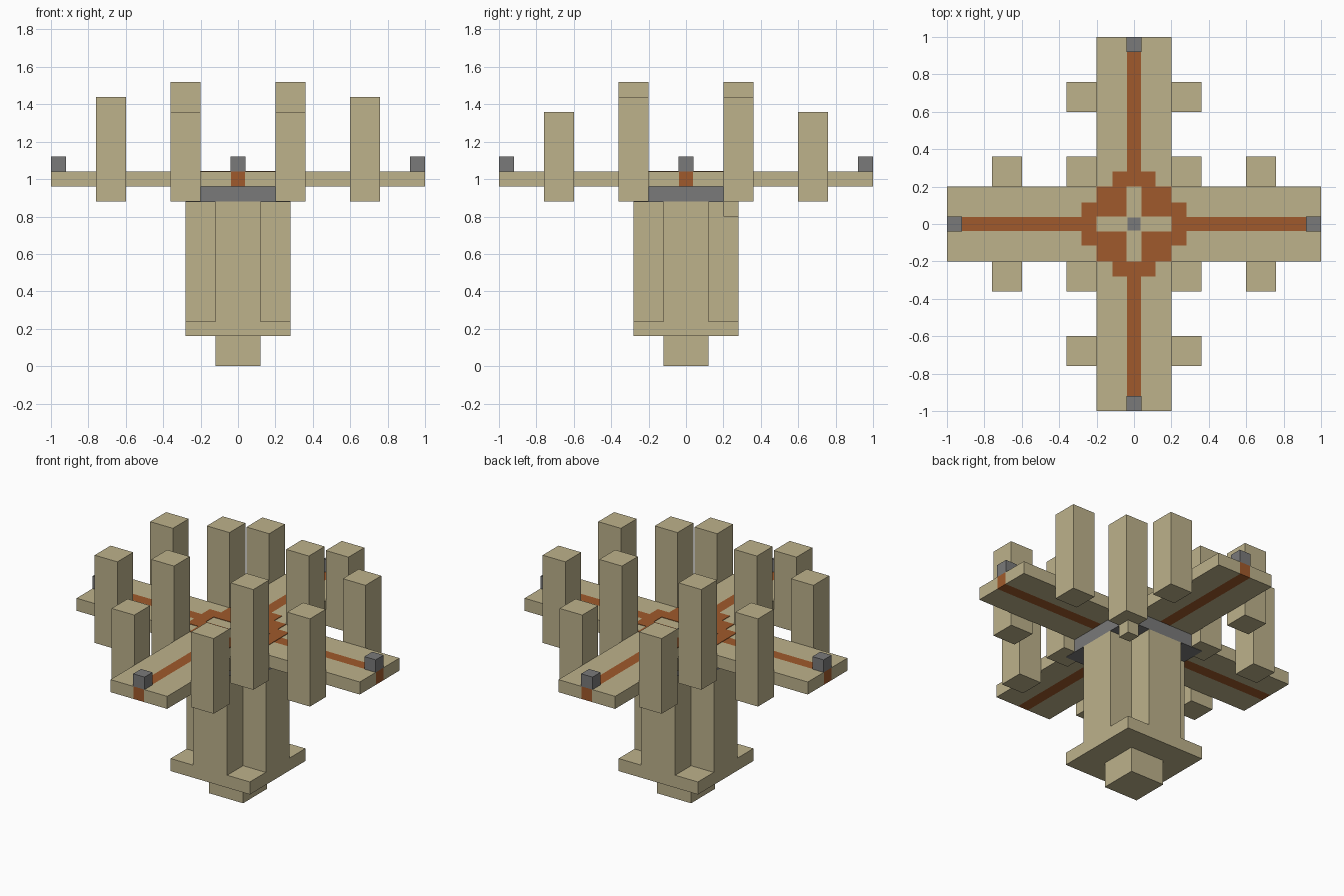
import bpy
import bmesh
from mathutils import Vector

cube = bpy.data.objects.get("Cube")
if cube:
    bpy.data.objects.remove(cube, do_unlink=True)


def material(name, rgb):
    mat = bpy.data.materials.new(name)
    mat.use_nodes = True
    mat.diffuse_color = (*rgb, 1)
    mat.node_tree.nodes["Principled BSDF"].inputs["Base Color"].default_value = (*rgb, 1)
    return mat


TAN = material("sandstone", (0.51, 0.445, 0.26))
RUST = material("rust_orange", (0.352, 0.102, 0.025))
GREY = material("iron_grey", (0.195, 0.195, 0.195))


def build(name, mat, boxes):
    """One object made of axis-aligned boxes, each given by two opposite corners."""
    bm = bmesh.new()
    for a, b in boxes:
        a, b = Vector(a), Vector(b)
        verts = bmesh.ops.create_cube(bm, size=1)["verts"]
        size = [abs(d) for d in b - a]
        bmesh.ops.scale(bm, vec=size, verts=verts)
        bmesh.ops.translate(bm, vec=(a + b) / 2, verts=verts)
    mesh = bpy.data.meshes.new(name)
    bm.to_mesh(mesh)
    bm.free()
    mesh.materials.append(mat)
    obj = bpy.data.objects.new(name, mesh)
    bpy.context.collection.objects.link(obj)
    return obj


def block(x, y, z0, z1):
    """Box centred on the vertical axis with half sizes x and y."""
    return (-x, -y, z0), (x, y, z1)


def swap(box):
    """The same box with x and y exchanged."""
    return tuple((y, x, z) for x, y, z in box)


SIGNS = (-1, 1)
QUADRANTS = [(sx, sy) for sx in SIGNS for sy in SIGNS]
DECK, TOP = 0.96, 1.04
STRIPE = 0.037

# Foot, base slab and cross-shaped column
build("foot", TAN, [block(0.12, 0.12, 0, 0.16)])
build("base_slab", TAN, [block(0.28, 0.28, 0.16, 0.24)])
shaft = block(0.28, 0.12, 0.24, 0.88)
build("column", TAN, [shaft, swap(shaft)])
build("corner_bracket", TAN, [((0.2, 0.2, 0.8), (0.28, 0.28, 0.88))])

# Grey plate between column and arms
build("collar_plate", GREY, [block(0.28, 0.28, 0.878, DECK)])

# Four flat arms, each split lengthwise by an inlaid stripe
build("hub", TAN, [block(0.2, 0.2, DECK, TOP)])
rails, stripes, tips = [], [], []
for s in SIGNS:
    for t in SIGNS:
        rail = (s * 0.2, t * STRIPE, DECK), (s, t * 0.2, TOP)
        rails += [rail, swap(rail)]
    stripe = (s * 0.2, -STRIPE, DECK), (s, STRIPE, TOP)
    stripes += [stripe, swap(stripe)]
    tip = (s * 0.92, -0.04, TOP), (s, 0.04, TOP + 0.08)
    tips += [tip, swap(tip)]
build("arm_rails", TAN, rails)
build("arm_stripes", RUST, stripes)
build("arm_tip_blocks", GREY, tips)

# Stepped ring painted on the hub, with a grey centre
ring = []
for sx, sy in QUADRANTS:
    ring.append(((sx * 0.04, sy * 0.04, TOP), (sx * 0.2, sy * 0.2, TOP + 0.003)))
for s in SIGNS:
    edge = (s * 0.2, -0.115, TOP), (s * 0.28, 0.115, TOP + 0.003)
    ring += [edge, swap(edge)]
build("hub_ring", RUST, ring)
build("hub_centre", GREY, [block(0.036, 0.036, TOP, TOP + 0.003)])

# Upright posts: inner corners tallest, then side arms, then front and back arms
for name, x, y, height in (("inner_posts", 0.2, 0.2, 1.52),
                           ("side_posts", 0.6, 0.2, 1.44),
                           ("front_back_posts", 0.2, 0.6, 1.36)):
    build(name, TAN, [((sx * x, sy * y, 0.88),
                       (sx * (x + 0.16), sy * (y + 0.16), height))
                      for sx, sy in QUADRANTS])
